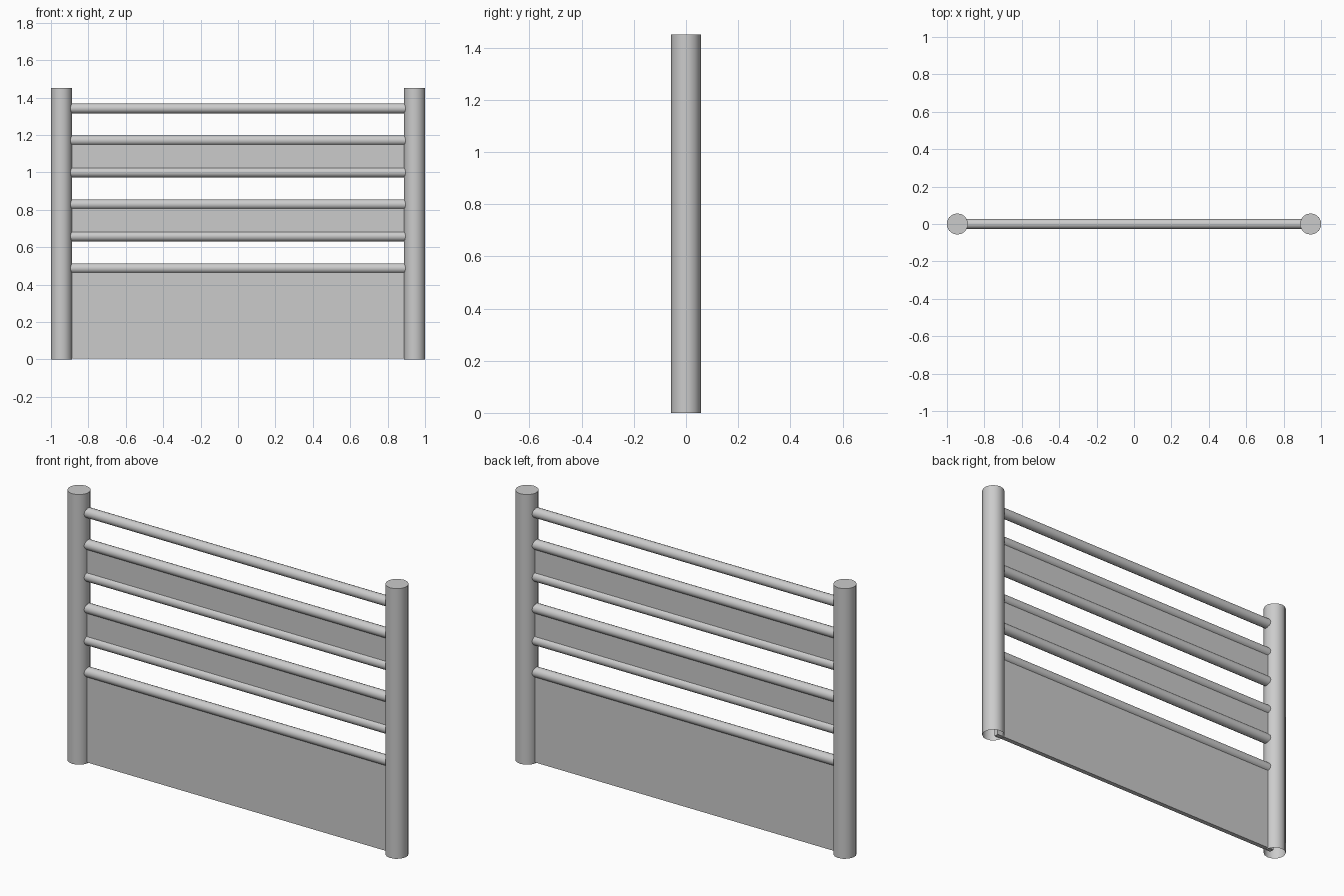
import bpy, bmesh
from mathutils import Matrix

if "Cube" in bpy.data.objects:
    bpy.data.objects.remove(bpy.data.objects["Cube"])

POST_X, POST_R, POST_H = 0.944, 0.057, 1.45
REACH = 0.925            # rails and panels end inside the posts
RAIL_Z = [0.487 + 0.171 * i for i in range(6)]


def finish(bm, name, smooth):
    bmesh.ops.recalc_face_normals(bm, faces=bm.faces)
    mesh = bpy.data.meshes.new(name)
    bm.to_mesh(mesh)
    bm.free()
    obj = bpy.data.objects.new(name, mesh)
    bpy.context.collection.objects.link(obj)
    if smooth:
        bpy.context.view_layer.objects.active = obj
        obj.select_set(True)
        bpy.ops.object.shade_smooth_by_angle(angle=0.7)
        obj.select_set(False)
    return obj


def cylinder(name, radius, length, sides, matrix, open_bottom=False):
    bm = bmesh.new()
    bmesh.ops.create_cone(bm, cap_ends=True, segments=sides, radius1=radius,
                          radius2=radius, depth=length, matrix=matrix)
    bmesh.ops.recalc_face_normals(bm, faces=bm.faces)
    if open_bottom:
        low = [f for f in bm.faces if f.normal.z < -0.9]
        bmesh.ops.delete(bm, geom=low, context='FACES_ONLY')
    return finish(bm, name, True)


def panel(name, z0, z1, thick=0.025):
    bm = bmesh.new()
    bmesh.ops.create_cube(bm, size=1, matrix=Matrix.Translation((0, 0, (z0 + z1) / 2))
                          @ Matrix.Diagonal((2 * REACH, thick, z1 - z0, 1)))
    return finish(bm, name, False)


# Upright posts, capped on top and open below
for side, x in (("left", -POST_X), ("right", POST_X)):
    cylinder(side + "_post", POST_R, POST_H, 14,
             Matrix.Translation((x, 0, POST_H / 2)), open_bottom=True)

# Horizontal rails
for i, z in enumerate(RAIL_Z):
    cylinder(f"rail_{i + 1}", 0.027, 2 * REACH, 14,
             Matrix.Translation((0, 0, z)) @ Matrix.Rotation(1.5707963, 4, 'Y'))

# Infill panels: one to the ground, two between rail pairs
panel("lower_panel", 0.006, RAIL_Z[0])
panel("middle_panel", RAIL_Z[1], RAIL_Z[2])
panel("upper_panel", RAIL_Z[3], RAIL_Z[4])
